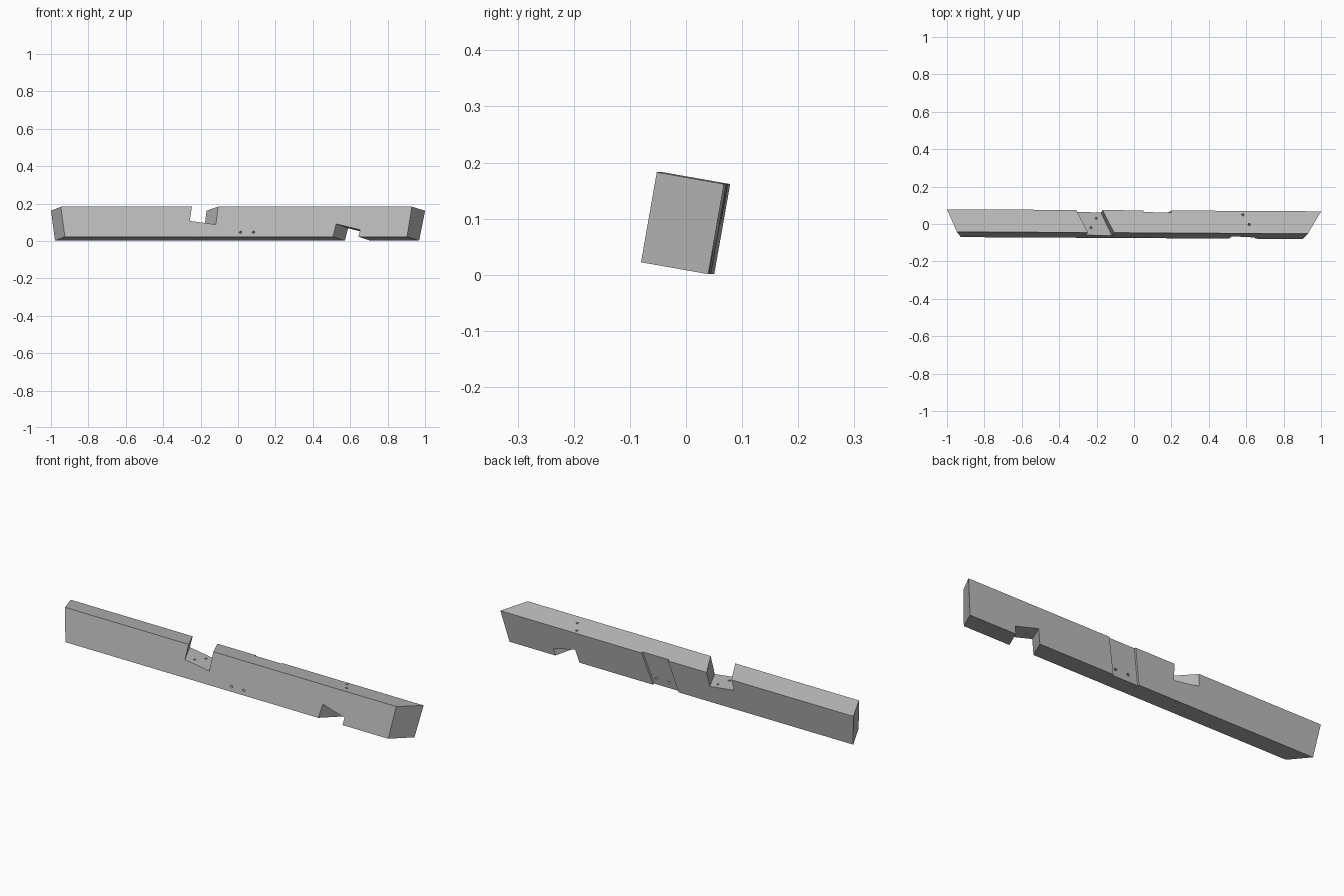
import bpy, bmesh
from math import radians
from mathutils import Matrix, Vector

cube = bpy.data.objects.get("Cube")
if cube:
    bpy.data.objects.remove(cube)

grey = bpy.data.materials.new("plain grey")
grey.use_nodes = True
grey.diffuse_color = (0.5, 0.5, 0.5, 1)
grey.node_tree.nodes["Principled BSDF"].inputs["Base Color"].default_value = (0.5, 0.5, 0.5, 1)

# Frame of the slightly rolled timber
HALF_W, HALF_H = 0.061, 0.0815
FRAME = (Matrix.Translation((0, -0.001, 0.092)) @ Matrix.Rotation(-0.0055, 4, 'Z')
         @ Matrix.Rotation(radians(-10), 4, 'X'))


def loft(name, ring_a, ring_b, matrix=Matrix()):
    """Solid between two rings with the same number of corners."""
    bm = bmesh.new()
    a = [bm.verts.new(matrix @ Vector(p)) for p in ring_a]
    b = [bm.verts.new(matrix @ Vector(p)) for p in ring_b]
    bm.faces.new(a)
    bm.faces.new(b)
    for i in range(len(a)):
        j = (i + 1) % len(a)
        bm.faces.new((a[i], a[j], b[j], b[i]))
    bmesh.ops.recalc_face_normals(bm, faces=bm.faces)
    mesh = bpy.data.meshes.new(name)
    bm.to_mesh(mesh)
    bm.free()
    mesh.materials.append(grey)
    obj = bpy.data.objects.new(name, mesh)
    bpy.context.collection.objects.link(obj)
    return obj


def notch(name, profile, skew, drop=0):
    """Slanted cutter: an xz profile at y = 0 swept along y."""
    rings = [[(x + skew * y, y, z + drop * y) for x, z in profile] for y in (-0.2, 0.2)]
    return loft(name, *rings)


def drill(name, start, end, radius=0.006):
    """Cutter for a bolt hole between two points."""
    start, end = Vector(start), Vector(end)
    bm = bmesh.new()
    turn = (end - start).to_track_quat('Z', 'Y').to_matrix().to_4x4()
    bmesh.ops.create_cone(bm, cap_ends=True, segments=12, radius1=radius, radius2=radius,
                          depth=(end - start).length,
                          matrix=Matrix.Translation((start + end) / 2) @ turn)
    mesh = bpy.data.meshes.new(name)
    bm.to_mesh(mesh)
    bm.free()
    mesh.materials.append(grey)
    obj = bpy.data.objects.new(name, mesh)
    bpy.context.collection.objects.link(obj)
    return obj


# Timber with mitred ends; corners run back top, front top, front bottom, back bottom
corners = [(HALF_W, HALF_H), (-HALF_W, HALF_H), (-HALF_W, -HALF_H), (HALF_W, -HALF_H)]
left_x = (1.0, 0.93, 0.904, 0.968)
right_x = (-1.0, -0.947, -0.925, -0.979)
beam = loft("timber_beam",
            [(x, *c) for x, c in zip(right_x, corners)],
            [(x, *c) for x, c in zip(left_x, corners)], FRAME)

cutters = [
    # Housing in the top
    notch("top_notch", [(-0.252, 0.25), (-0.286, 0.107), (-0.148, 0.088), (-0.115, 0.25)], -0.475),
    # Housing in the underside
    notch("bottom_notch", [(0.533, -0.1), (0.56, 0.078), (0.691, 0.045), (0.672, -0.1)], 0.53, -0.197),
]

# Shallow lap on the back face
lap = [(0.05, 0.0815), (0.2, 0.0815), (0.155, -0.0815), (0.01, -0.0815)]
lap = [(x + (-0.003 if z < 0 else 0.003), z * 1.1) for x, z in lap]
cutters.append(loft("back_lap", [(x, 0.051, z) for x, z in lap],
                    [(x, 0.1, z) for x, z in lap], FRAME))

# Bolt holes: front to back lap, top to lower notch, upper notch to underside
for x in (0.01, 0.08):
    cutters.append(drill("cross_hole", (x - 0.01, -0.096, 0.049), (x + 0.08, 0.085, 0.03)))
for x, y in ((0.583, 0.05), (0.615, -0.003)):
    cutters.append(drill("top_hole", (x + 0.01, y + 0.008, 0.21), (x - 0.03, y - 0.024, 0.05)))
for x, y in ((-0.23, -0.02), (-0.2, 0.03)):
    cutters.append(drill("notch_hole", (x + 0.006, y, 0.14), (x - 0.02, y, -0.02)))

# Cut everything, then discard the cutters
bpy.context.view_layer.objects.active = beam
for cutter in cutters:
    cutter.hide_render = True
    mod = beam.modifiers.new(cutter.name, 'BOOLEAN')
    mod.operation, mod.solver, mod.object = 'DIFFERENCE', 'EXACT', cutter
    bpy.ops.object.modifier_apply(modifier=mod.name)
    bpy.data.objects.remove(cutter)
